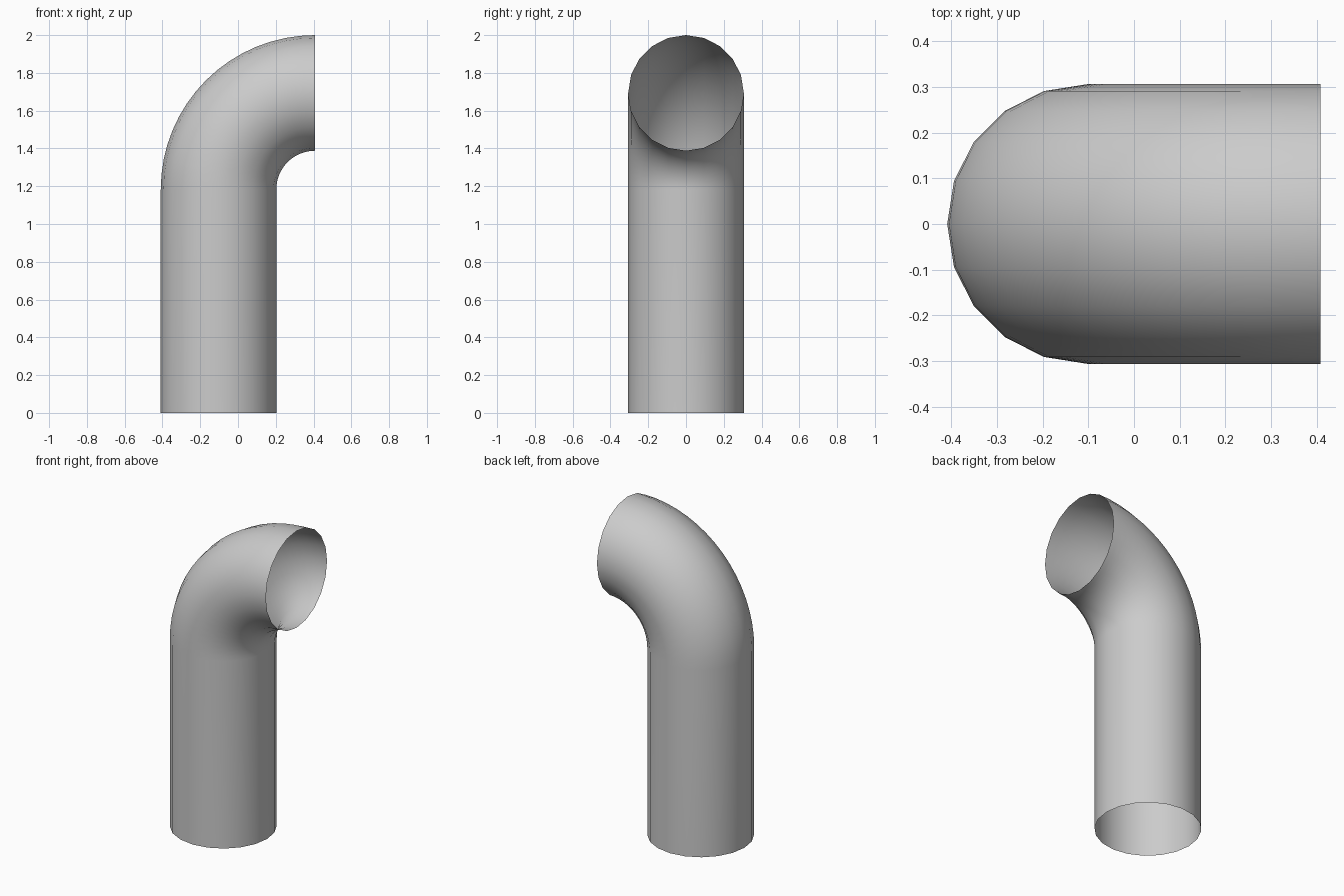
import bpy, bmesh
from math import sin, cos, pi

if "Cube" in bpy.data.objects:
    bpy.data.objects.remove(bpy.data.objects["Cube"])

SIDES, BEND_STEPS = 20, 16
R_PIPE, R_BEND = 0.306, 0.511
CX, CZ = 0.408, 1.183          # centre of the bend

# Centre line: (x, z, bend angle)
path = [(CX - R_BEND, 0.0, 0.0)]
for i in range(BEND_STEPS + 1):
    a = pi / 2 * i / BEND_STEPS
    path.append((CX - R_BEND * cos(a), CZ + R_BEND * sin(a), a))

# Sweep a 20-sided ring along the path, leaving both ends open
bm = bmesh.new()
rings = []
for x, z, a in path:
    ring = []
    for k in range(SIDES):
        t = 2 * pi * k / SIDES
        u, v = R_PIPE * cos(t), R_PIPE * sin(t)
        ring.append(bm.verts.new((x + u * cos(a), v, z - u * sin(a))))
    rings.append(ring)
for lo, hi in zip(rings, rings[1:]):
    for k in range(SIDES):
        n = (k + 1) % SIDES
        bm.faces.new((lo[k], lo[n], hi[n], hi[k]))

mesh = bpy.data.meshes.new("elbow_pipe")
bm.to_mesh(mesh)
bm.free()
pipe = bpy.data.objects.new("elbow_pipe", mesh)
bpy.context.collection.objects.link(pipe)

# Smooth shading
for p in mesh.polygons:
    p.use_smooth = True
